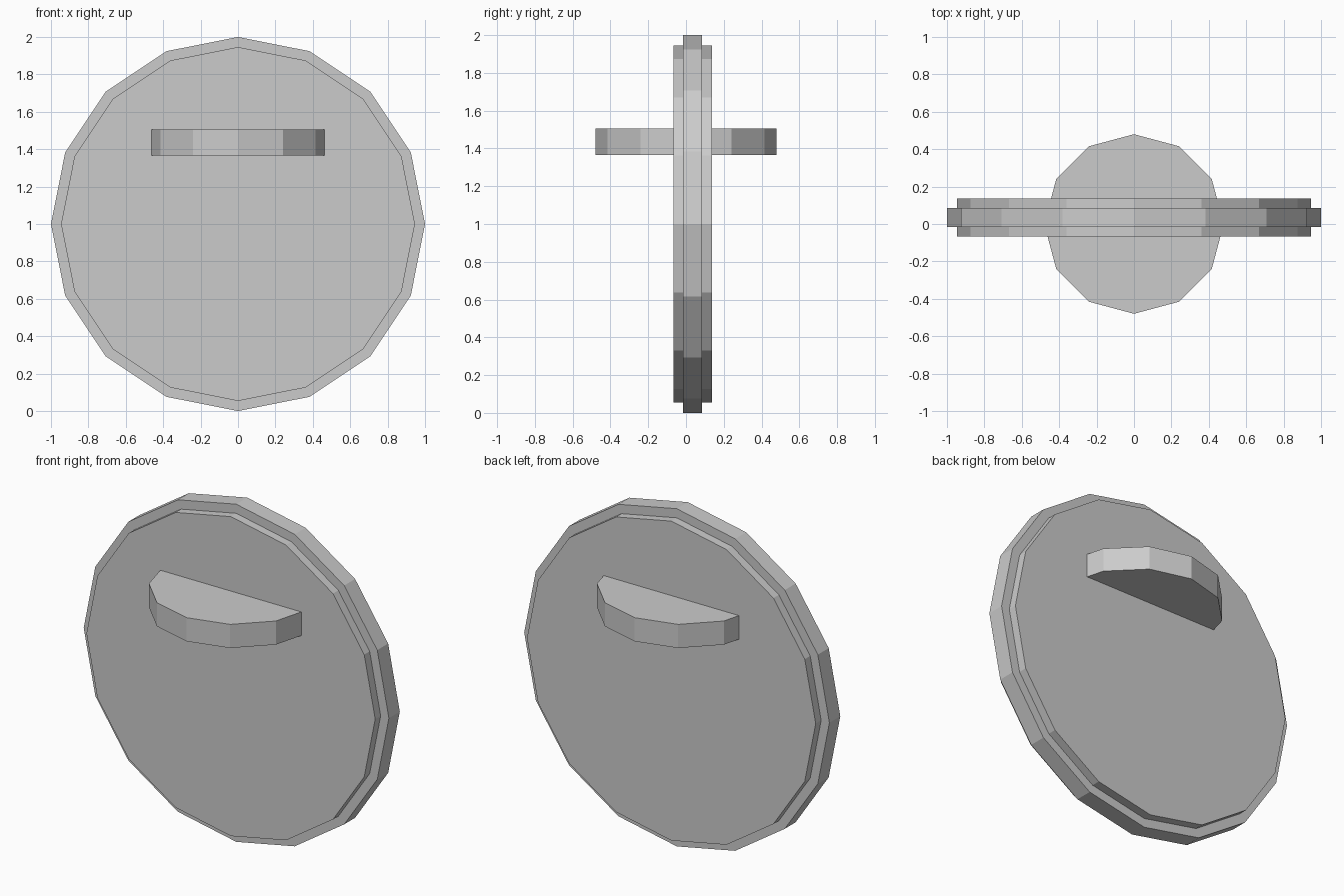
import bpy
import math

if "Cube" in bpy.data.objects:
    bpy.data.objects.remove(bpy.data.objects["Cube"], do_unlink=True)

# Single flat material
GREY = (0.6, 0.6, 0.6, 1.0)
grey = bpy.data.materials.new("light grey")
grey.use_nodes = True
grey.diffuse_color = GREY
grey.node_tree.nodes["Principled BSDF"].inputs["Base Color"].default_value = GREY


def disc(name, sides, radius, depth, location, upright):
    """Flat-shaded prism, standing upright (axis along y) or lying flat."""
    bpy.ops.mesh.primitive_cylinder_add(
        vertices=sides, radius=radius, depth=depth, location=location,
        rotation=(math.pi / 2 if upright else 0, 0, 0))
    obj = bpy.context.object
    obj.name = name
    obj.data.materials.append(grey)
    return obj


PLATE_Y = 0.035

# Thick round plate with a thinner rim band standing proud of it
disc("plate", 16, 0.946, 0.204, (0, PLATE_Y, 1), True)
disc("rim", 16, 1.0, 0.102, (0, PLATE_Y, 1), True)

# Twelve-sided shelf passing through the plate as a handle on both faces
disc("handle", 12, 0.48, 0.14, (0, 0, 1.435), False)
